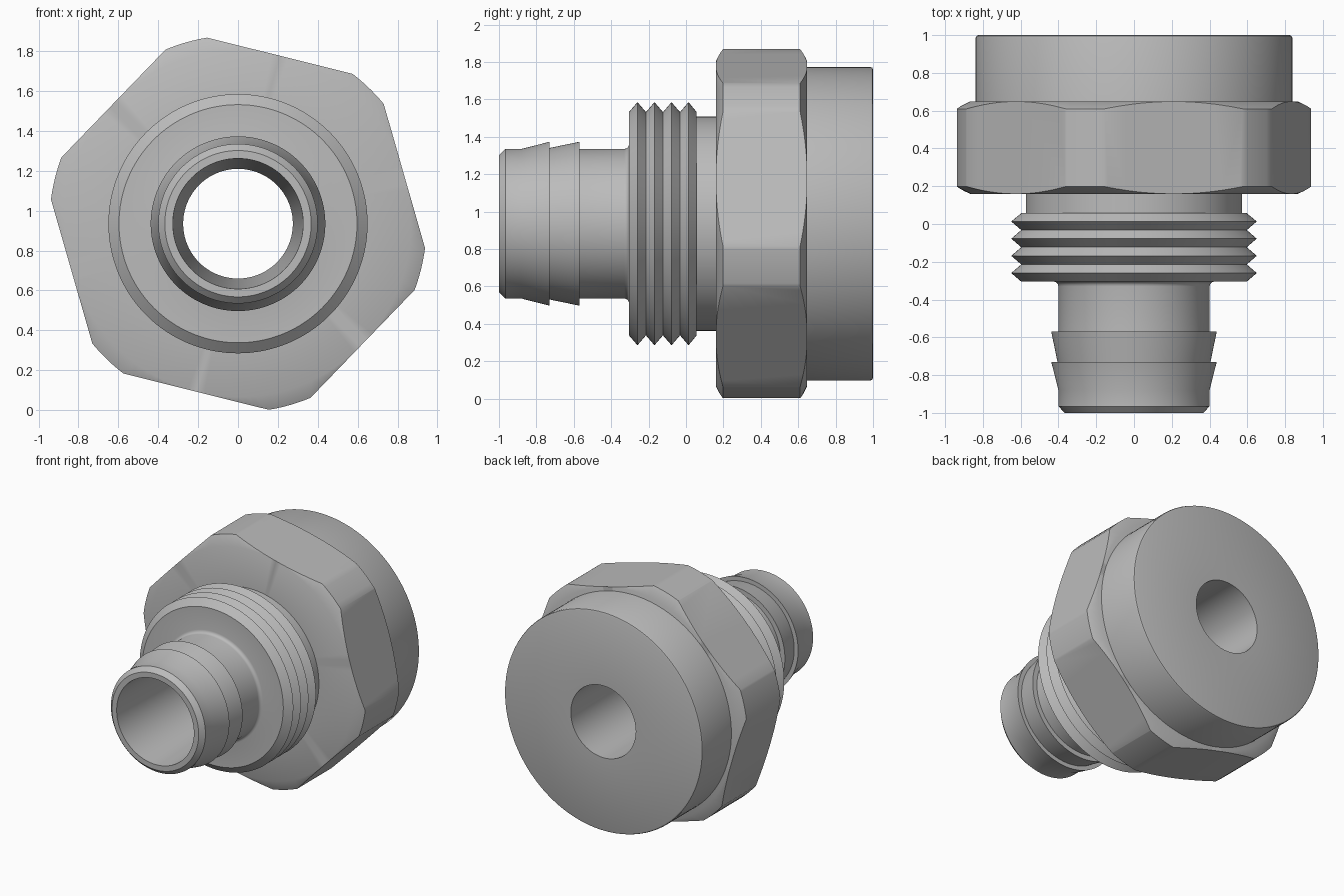
import bpy
import bmesh
import math
from mathutils import Vector

if "Cube" in bpy.data.objects:
    bpy.data.objects.remove(bpy.data.objects["Cube"])

AXIS_HEIGHT = 0.935
SEGMENTS = 128

steel = bpy.data.materials.new("grey_steel")
steel.use_nodes = True
GREY = (0.5, 0.5, 0.5, 1)
steel.diffuse_color = GREY
steel.node_tree.nodes["Principled BSDF"].inputs["Base Color"].default_value = GREY


def lathe(profile):
    """Turn a closed (y, radius) profile around the y axis."""
    bm = bmesh.new()
    rings = []
    for i in range(SEGMENTS):
        a = math.tau * i / SEGMENTS
        rings.append([bm.verts.new((r * math.cos(a), y, r * math.sin(a)))
                      for y, r in profile])
    n = len(profile)
    for i, ring in enumerate(rings):
        following = rings[(i + 1) % SEGMENTS]
        for j in range(n):
            k = (j + 1) % n
            bm.faces.new((ring[j], ring[k], following[k], following[j]))
    return bm


def finish(bm, name):
    bmesh.ops.recalc_face_normals(bm, faces=bm.faces[:])
    mesh = bpy.data.meshes.new(name)
    bm.to_mesh(mesh)
    bm.free()
    mesh.materials.append(steel)
    obj = bpy.data.objects.new(name, mesh)
    bpy.context.collection.objects.link(obj)
    obj.location.z = AXIS_HEIGHT
    bpy.ops.object.select_all(action="DESELECT")
    obj.select_set(True)
    bpy.context.view_layer.objects.active = obj
    bpy.ops.object.shade_smooth_by_angle(angle=math.radians(30))
    return obj


# Hose barb: chamfered tip and two ramped ridges
profile = [(-1, 0.327), (-1, 0.367), (-0.965, 0.4), (-0.88, 0.4),
           (-0.73, 0.438), (-0.73, 0.405), (-0.57, 0.438), (-0.57, 0.4)]

# Small fillet where the barb meets the thread
FILLET = 0.025
for i in range(5):
    a = math.radians(90) * i / 4
    profile.append((-0.305 - FILLET + FILLET * math.sin(a),
                    0.4 + FILLET - FILLET * math.cos(a)))

# Four pointed thread ridges
PITCH = 0.091
for i in range(4):
    start = -0.305 + PITCH * i
    profile += [(start, 0.597), (start + PITCH / 2, 0.65)]
profile.append((0.057, 0.597))

# Neck, rear collar and tapered bore
profile += [(0.057, 0.573), (0.4, 0.573), (0.4, 0.838), (0.986, 0.838),
            (0.996, 0.834), (1, 0.824), (1, 0.275), (0.2, 0.275)]
finish(lathe(profile), "threaded_barb_body")

# Hexagonal nut: chamfered ring with six flats sliced off
nut = lathe([(0.16, 0.5), (0.16, 0.869), (0.198, 0.946),
             (0.61, 0.946), (0.648, 0.869), (0.648, 0.5)])
for i in range(6):
    a = math.radians(76 + 60 * i)
    normal = Vector((math.cos(a), 0, math.sin(a)))
    cut = bmesh.ops.bisect_plane(
        nut, geom=nut.verts[:] + nut.edges[:] + nut.faces[:],
        plane_co=normal * 0.868, plane_no=normal, clear_outer=True)
    rim = [e for e in cut["geom_cut"] if isinstance(e, bmesh.types.BMEdge)]
    bmesh.ops.edgeloop_fill(nut, edges=rim)
finish(nut, "hex_nut")
